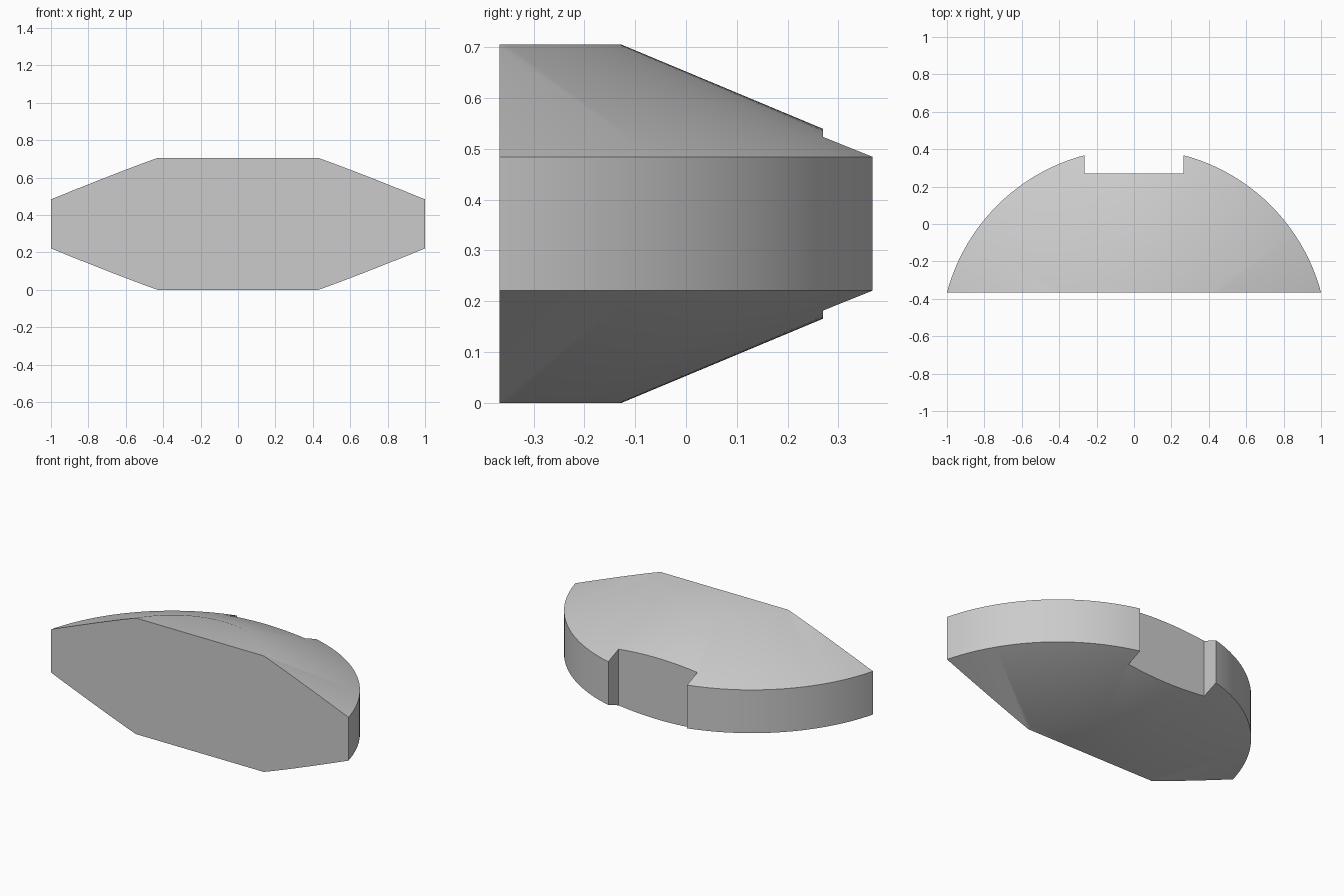
import bpy, math

default = bpy.data.objects.get("Cube")
if default:
    bpy.data.objects.remove(default, do_unlink=True)

AXIS_Y, RIM_R, FLAT_R = -0.633, 1.035, 0.506
HEIGHT, RIM_LOW, RIM_HIGH = 0.705, 0.221, 0.484
FRONT_Y, NOTCH_Y, NOTCH_HALF = -0.367, 0.27, 0.265
SIDES = 128

grey = bpy.data.materials.new("light_grey")
grey.use_nodes = True
grey.diffuse_color = (0.6, 0.6, 0.6, 1)
grey.node_tree.nodes["Principled BSDF"].inputs["Base Color"].default_value = (0.6, 0.6, 0.6, 1)


def revolve(name, profile):
    """Closed solid from a (radius, height) profile, with flat caps."""
    verts = [(r * math.cos(a), AXIS_Y + r * math.sin(a), z)
             for r, z in profile
             for a in (math.tau * i / SIDES for i in range(SIDES))]
    faces = [tuple(reversed(range(SIDES)))]
    for k in range(len(profile) - 1):
        low, high = k * SIDES, (k + 1) * SIDES
        for i in range(SIDES):
            j = (i + 1) % SIDES
            faces.append((low + i, low + j, high + j, high + i))
    faces.append(tuple(range(len(verts) - SIDES, len(verts))))
    mesh = bpy.data.meshes.new(name)
    mesh.from_pydata(verts, [], faces)
    mesh.materials.append(grey)
    obj = bpy.data.objects.new(name, mesh)
    bpy.context.collection.objects.link(obj)
    return obj


def cut_box(target, x0, x1, y0, y1):
    """Cut a full-height box out of the target."""
    bpy.ops.mesh.primitive_cube_add(size=1, location=((x0 + x1) / 2, (y0 + y1) / 2, HEIGHT / 2))
    box = bpy.context.object
    box.name = "cutter"
    box.scale = (x1 - x0, y1 - y0, HEIGHT + 1)
    box.hide_render = True
    box.data.materials.append(grey)
    bpy.context.view_layer.update()
    mod = target.modifiers.new("cut", "BOOLEAN")
    mod.operation, mod.solver, mod.object = "DIFFERENCE", "EXACT", box
    bpy.ops.object.select_all(action="DESELECT")
    bpy.context.view_layer.objects.active = target
    target.select_set(True)
    bpy.ops.object.modifier_apply(modifier=mod.name)
    bpy.data.objects.remove(box, do_unlink=True)


# Disc with a conical bevel above and below the rim
body = revolve("bevelled_disc_segment", [
    (FLAT_R, 0), (RIM_R, RIM_LOW), (RIM_R, RIM_HIGH), (FLAT_R, HEIGHT)])

# Flat front face
cut_box(body, -2, 2, -3, FRONT_Y)

# Rectangular notch in the back rim
cut_box(body, -NOTCH_HALF, NOTCH_HALF, NOTCH_Y, 1)

bpy.ops.object.shade_smooth_by_angle(angle=math.radians(30))
